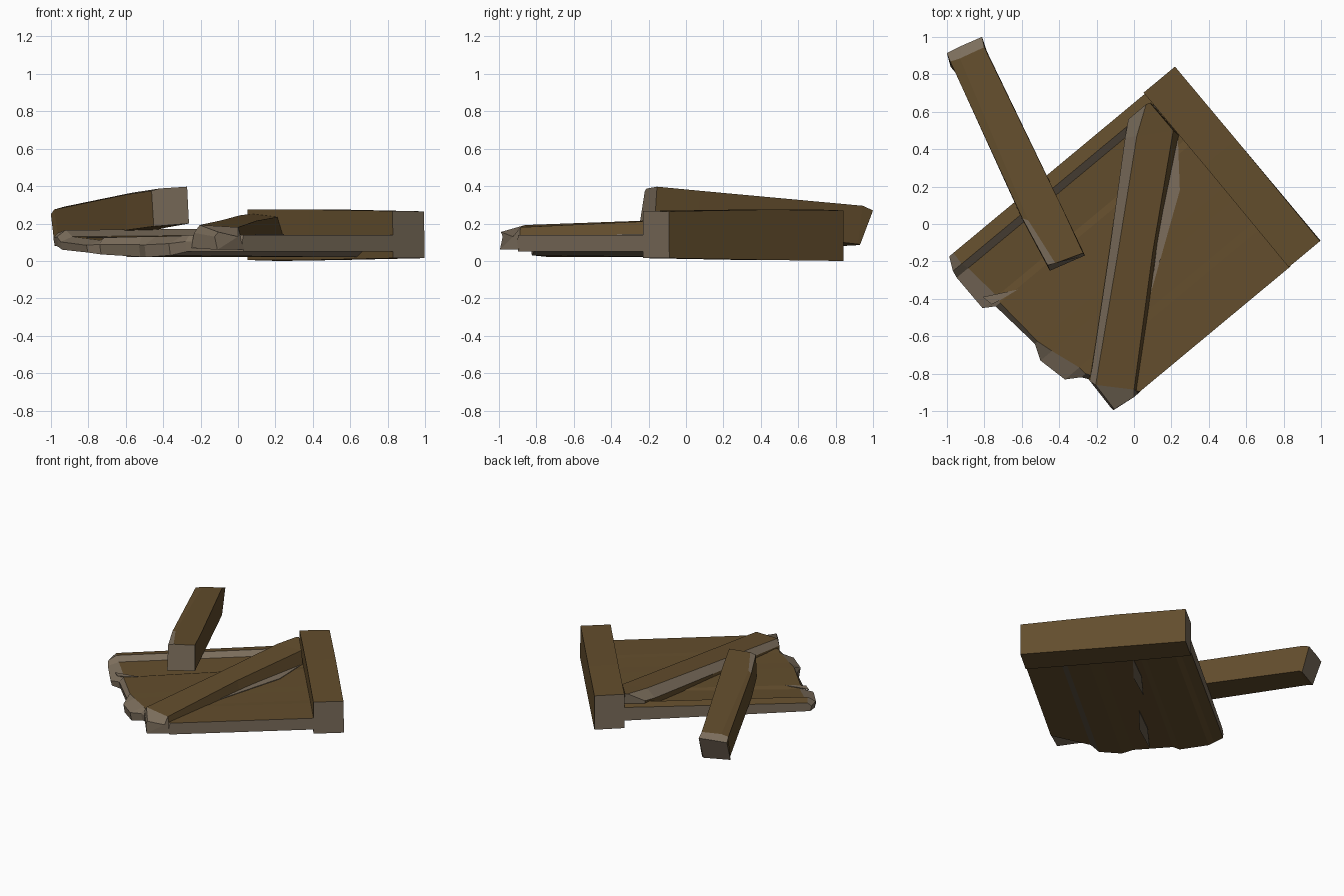
import bpy, bmesh, math
from mathutils import Vector

def material(name, rgb):
    m = bpy.data.materials.new(name)
    m.diffuse_color = (*rgb, 1)
    return m

MATS = [material("brown_wood", (0.125, 0.075, 0.026)),
        material("bare_wood", (0.20, 0.155, 0.107))]
C, S = 0.769, 0.639          # panel axes: u along the boards, v across them

def uv(u, v, z):
    return (C * u - S * v, S * u + C * v, z)

def loft(name, rings, bare=lambda seg, side: False, caps=(1, 1)):
    """Skin a list of equal rings; bare() picks the faces without paint."""
    bm = bmesh.new()
    vs = [[bm.verts.new(p) for p in r] for r in rings]
    n = len(rings[0])
    for i in range(len(rings) - 1):
        for j in range(n):
            k = (j + 1) % n
            f = bm.faces.new((vs[i][j], vs[i][k], vs[i + 1][k], vs[i + 1][j]))
            f.material_index = int(bare(i, j))
    for ring, c in zip((vs[0], vs[-1]), caps):
        bm.faces.new(ring).material_index = c
    bmesh.ops.recalc_face_normals(bm, faces=bm.faces)
    me = bpy.data.meshes.new(name)
    bm.to_mesh(me)
    bm.free()
    for m in MATS:
        me.materials.append(m)
    ob = bpy.data.objects.new(name, me)
    bpy.context.collection.objects.link(ob)
    return ob

def sliver(name, pts, z, t=0.005):
    """Thin plate showing bare wood."""
    loft(name, [[(x, y, z) for x, y in pts], [(x, y, z + t) for x, y in pts]],
         lambda i, j: True)

# end beam, slightly tilted, with bare ends
loft("end_beam", [
    [uv(0.488, 0.507, 0.005), uv(0.706, 0.507, 0.0), uv(0.706, 0.507, 0.27), uv(0.488, 0.507, 0.275)],
    [uv(0.490, 0.0, 0.005), uv(0.708, 0.0, 0.005), uv(0.708, 0.0, 0.275), uv(0.490, 0.0, 0.275)],
    [uv(0.490, -0.706, 0.015), uv(0.710, -0.706, 0.015), uv(0.706, -0.706, 0.265), uv(0.488, -0.706, 0.267)]])

# broken panel: v, broken end u, end underside z, end top z, beam-side top z, beam-side underside z, chip length
stations = [
    (0.498, -0.870, 0.085, 0.150, 0.165, 0.06, 0.03),
    (0.425, -0.905, 0.075, 0.165, 0.175, 0.05, 0.06),
    (0.385, -0.912, 0.060, 0.130, 0.140, 0.04, 0.08),
    (0.172, -0.910, 0.045, 0.110, 0.140, 0.03, 0.10),
    (0.134, -0.850, 0.035, 0.125, 0.140, 0.03, 0.03),
    (-0.154, -0.817, 0.022, 0.130, 0.140, 0.025, 0.02),
    (-0.242, -0.851, 0.020, 0.130, 0.140, 0.02, 0.08),
    (-0.403, -0.815, 0.030, 0.135, 0.140, 0.02, 0.10),
    (-0.450, -0.740, 0.050, 0.140, 0.140, 0.05, 0.03),
    (-0.709, -0.560, 0.050, 0.140, 0.140, 0.05, 0.01)]
rings = []
for v, u, zb, zt, zr, zrb, chip in stations:
    rings.append([uv(u + 0.01, v, zb), uv(0.5, v, zrb), uv(0.5, v, zr),
                  uv(u + chip, v, zt), uv(u, v, zb + 0.6 * (zt - zb))])
loft("broken_panel", rings,
     lambda i, j: j in (3, 4) or (i == 1 and j == 2) or (i == 7 and j == 0))

# diagonal brace with a worn left edge and a snapped front end
loft("diagonal_brace", [
    [(-0.110, -0.995, 0.06), (-0.110, -0.995, 0.06), (0.00, -0.925, 0.13),
     (-0.105, -0.99, 0.155), (-0.125, -0.98, 0.13)],
    [(-0.250, -0.82, 0.07), (0.035, -0.895, 0.06), (0.00, -0.885, 0.18),
     (-0.205, -0.86, 0.192), (-0.235, -0.84, 0.15)],
    [(-0.130, -0.15, 0.10), (0.125, -0.15, 0.10), (0.10, -0.15, 0.215),
     (-0.085, -0.15, 0.218), (-0.132, -0.15, 0.16)],
    [(-0.045, 0.46, 0.12), (0.245, 0.47, 0.12), (0.21, 0.50, 0.235),
     (0.015, 0.47, 0.245), (-0.048, 0.46, 0.18)],
    [(-0.030, 0.56, 0.12), (0.09, 0.65, 0.12), (0.085, 0.648, 0.25),
     (0.065, 0.64, 0.25), (-0.030, 0.56, 0.19)]],
    lambda i, j: i == 0 or j == 3)

# loose plank leaning across the panel
loft("loose_plank", [
    [(-0.450, -0.25, 0.185), (-0.262, -0.168, 0.20), (-0.272, -0.155, 0.397), (-0.42, -0.21, 0.387), (-0.462, -0.22, 0.375)],
    [(-0.595, 0.02, 0.165), (-0.375, 0.07, 0.18), (-0.378, 0.075, 0.375), (-0.565, 0.02, 0.365), (-0.597, 0.03, 0.355)],
    [(-0.955, 0.81, 0.085), (-0.785, 0.92, 0.09), (-0.800, 0.945, 0.295), (-0.93, 0.885, 0.29), (-0.982, 0.868, 0.275)],
    [(-0.980, 0.84, 0.08), (-0.805, 0.93, 0.085), (-0.812, 1.0, 0.27), (-0.92, 0.953, 0.26), (-1.0, 0.913, 0.25)]],
    lambda i, j: (i == 0 and j == 3) or (i == 2 and j in (2, 3)))

# bare splinter marks on the top and underside
sliver("top_splinter", [(0.19, 0.42), (0.235, 0.45), (0.245, 0.18), (0.09, -0.37)], 0.139)
sliver("edge_splinter", [(-0.81, -0.39), (-0.62, -0.35), (-0.72, -0.41), (-0.76, -0.43)], 0.122)
for n, (u0, u1, v, z) in enumerate([(-0.05, 0.48, 0.06, 0.024), (-0.80, -0.25, -0.03, 0.02)]):
    pts = [uv(u0, v, 0)[:2], uv((u0 + u1) / 2, v + 0.035, 0)[:2],
           uv(u1, v + 0.02, 0)[:2], uv((u0 + u1) / 2, v - 0.025, 0)[:2]]
    sliver("underside_splinter_%d" % (n + 1), pts, z, 0.008)
